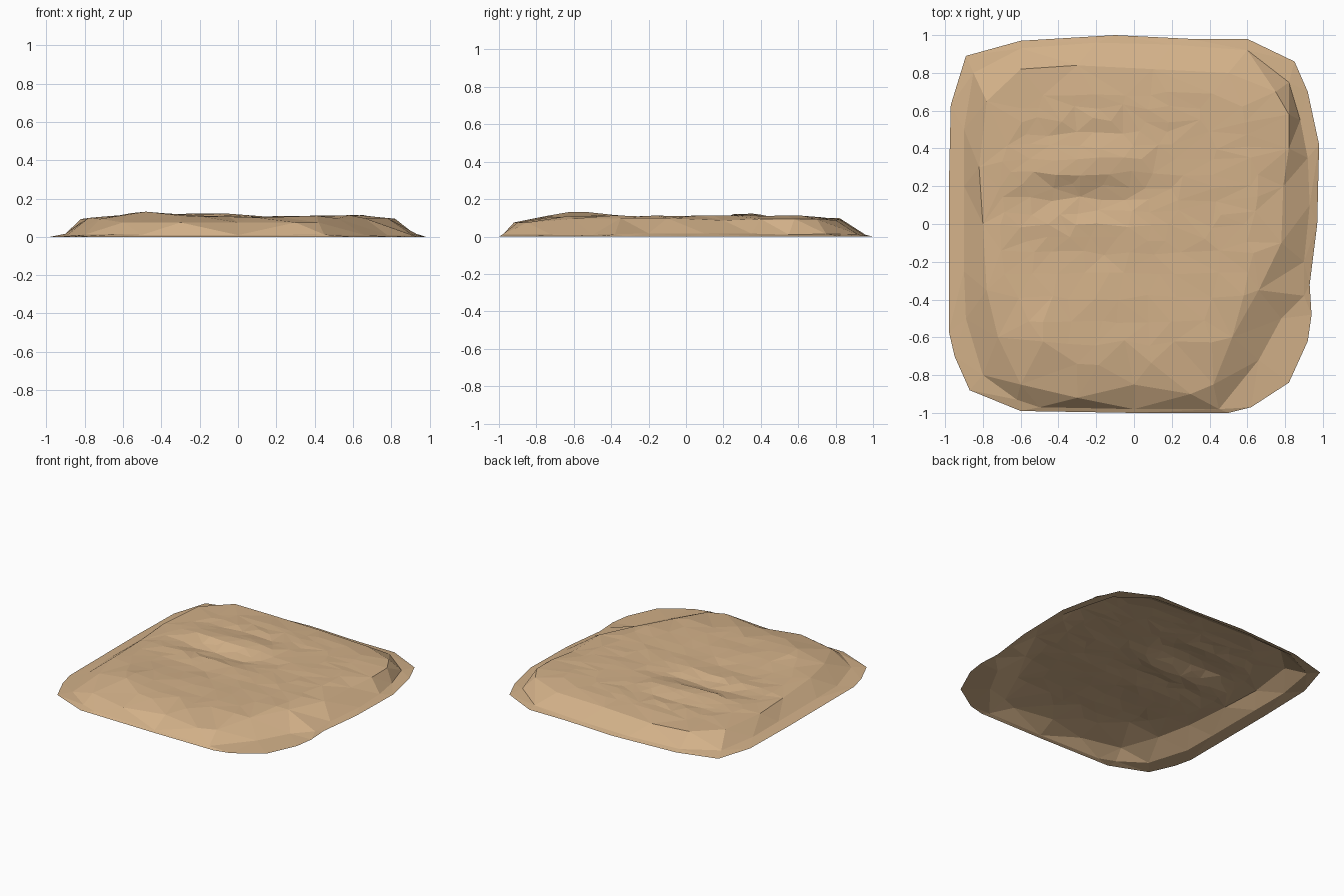
import bpy
import math
import random
from mathutils import Vector
from mathutils.geometry import delaunay_2d_cdt

default_cube = bpy.data.objects.get("Cube")
if default_cube:
    bpy.data.objects.remove(default_cube, do_unlink=True)

random.seed(4)

# Contour loops, counter-clockwise from the front left
outline = [(-.6, -.99), (0, -1), (.5, -1), (.62, -.97), (.82, -.84), (.92, -.62),
           (.94, -.48), (.93, -.32), (.97, 0), (.98, .42), (.92, .7), (.85, .86),
           (.6, .98), (.3, .98), (-.1, 1), (-.6, .97), (-.89, .89), (-.97, .63),
           (-.98, .2), (-.98, -.57), (-.95, -.7), (-.87, -.88)]
foot = [(-.5, -.97), (0, -.98), (.45, -.98), (.66, -.72), (.78, -.5), (.9, -.38),
        (.9, -.2), (.93, .1), (.92, .35), (.88, .55), (.82, .75), (.6, .92),
        (.2, .95), (-.2, .96), (-.6, .93), (-.85, .8), (-.9, .5), (-.9, .2),
        (-.9, -.25), (-.89, -.5), (-.8, -.8), (-.62, -.93)]
shoulder = [(-.3, -.92), (0, -.85), (.3, -.9), (.42, -.85), (.52, -.6), (.66, -.35),
            (.78, -.1), (.79, .2), (.82, .4), (.82, .58), (.75, .7), (.5, .8),
            (.1, .82), (-.3, .84), (-.6, .82), (-.78, .65), (-.82, .3), (-.8, 0),
            (-.78, -.35), (-.72, -.6), (-.6, -.85)]


def bump(value, centre, width):
    return math.exp(-((value - centre) / width) ** 2)


def top_height(x, y):
    """Gently dished top with a raised front-left bulge and wind furrows."""
    furrowed = bump(x, -.25, .32)
    z = .103 + .008 * bump(x, .6, .3)
    z += .028 * bump(x, -.5, .25) * bump(y, -.6, .25)
    z += .03 * furrowed * bump(y, .3 + .1 * (x + .25), .08)
    z -= .03 * furrowed * bump(y, .12, .11)
    z += .012 * furrowed * bump(y, .02, .05)
    z += .006 * furrowed * math.sin(y * 36) * bump(y, .5, .25)
    z -= .01 * furrowed * bump(y, -.17, .08)
    return z + random.uniform(-.003, .003)


def on_plateau(x, y):
    rounded = (x / .73) ** 4 + (y / .75) ** 4 < 1
    return rounded and x < .42 + (y + .75) * .45


points, heights, edges = [], [], []


def add_point(x, y, z):
    points.append(Vector((x, y)))
    heights.append(z)


def add_loop(loop, height):
    start = len(points)
    for i, (x, y) in enumerate(loop):
        add_point(x, y, height(x, y))
        edges.append((start + i, start + (i + 1) % len(loop)))


add_loop(outline, lambda x, y: 0)
add_loop(foot, lambda x, y: random.uniform(.008, .018))
add_loop(shoulder, lambda x, y: .075 if y < -.8 else random.uniform(.085, .1))

# Scattered points over the top, closer together across the furrows
y = -.75
while y < .76:
    fine = -.25 < y < .7
    x = -.75 + random.uniform(0, .08)
    while x < .76:
        px = x + random.uniform(-.03, .03)
        py = y + random.uniform(-.015, .015)
        if on_plateau(px, py):
            add_point(px, py, top_height(px, py))
        x += .13 if x < .15 else .2
    y += .07 if fine else .12

# Triangulated open shell
flat, _, faces, origins, _, _ = delaunay_2d_cdt(points, edges, [], 1, 1e-5)
verts = [(p.x, p.y, heights[src[0]] if src else .05) for p, src in zip(flat, origins)]
mesh = bpy.data.meshes.new("sand_mound")
mesh.from_pydata(verts, [], faces)
mesh.update()
mound = bpy.data.objects.new("sand_mound", mesh)
bpy.context.collection.objects.link(mound)

# Sand colour
sand = bpy.data.materials.new("sand")
sand.use_nodes = True
colour = (.65, .44, .25, 1)
sand.diffuse_color = colour
sand.node_tree.nodes["Principled BSDF"].inputs["Base Color"].default_value = colour
mesh.materials.append(sand)
